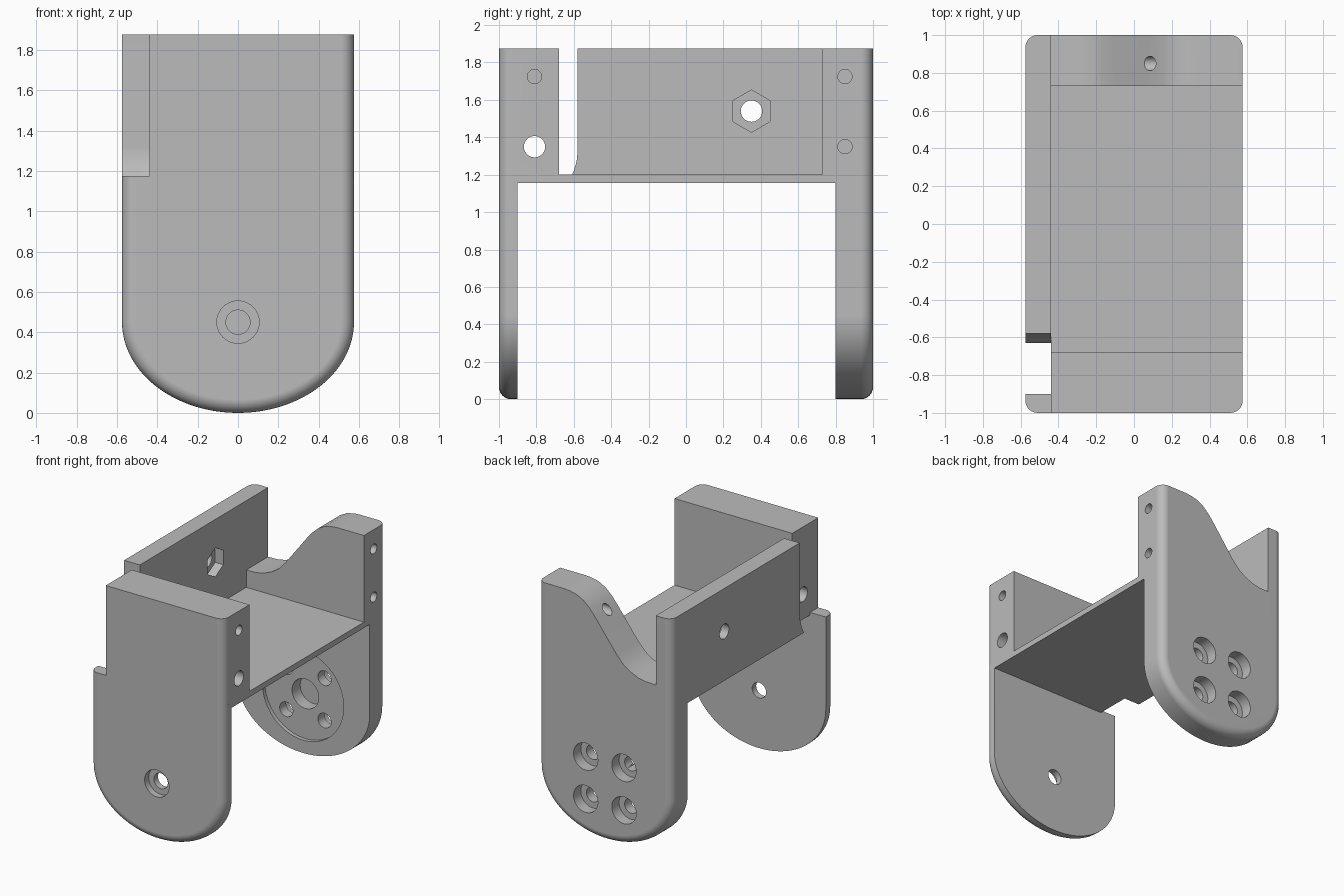
import bpy, bmesh
from math import sin, cos, pi
from mathutils import Matrix, Vector

if "Cube" in bpy.data.objects:
    bpy.data.objects.remove(bpy.data.objects["Cube"])

HALF, TOP, PIVOT = 0.575, 1.875, 0.45     # half width, height, pivot height
UNDER, FLOOR, WALL = 1.155, 1.2, -0.44    # floor underside, floor top, wall inner face
FILLET = 0.065

grey = bpy.data.materials.new("plain grey")
grey.use_nodes = True
colour = (0.5, 0.5, 0.5, 1)
grey.diffuse_color = colour
grey.node_tree.nodes["Principled BSDF"].inputs["Base Color"].default_value = colour


def finish(bm, name):
    bmesh.ops.recalc_face_normals(bm, faces=bm.faces)
    mesh = bpy.data.meshes.new(name)
    bm.to_mesh(mesh)
    bm.free()
    mesh.materials.append(grey)
    ob = bpy.data.objects.new(name, mesh)
    bpy.context.collection.objects.link(ob)
    return ob


def loft(name, rings):
    """Closed solid through rings of equal point count."""
    bm = bmesh.new()
    loops = [[bm.verts.new(p) for p in ring] for ring in rings]
    n = len(loops[0])
    for a, b in zip(loops, loops[1:]):
        for i in range(n):
            j = (i + 1) % n
            bm.faces.new((a[i], a[j], b[j], b[i]))
    bm.faces.new(loops[0])
    bm.faces.new(loops[-1])
    return finish(bm, name)


def box(name, x0, x1, y0, y1, z0, z1):
    base = [(x0, y0), (x1, y0), (x1, y1), (x0, y1)]
    return loft(name, [[(x, y, z) for x, y in base] for z in (z0, z1)])


def rod(axis, start, end, a, b, radius, sides=40):
    """Cylinder along x at (y, z) = (a, b), or along y at (x, z) = (a, b)."""
    rings = []
    for t in (start, end):
        ring = [(a + radius * sin(2 * pi * i / sides), b + radius * cos(2 * pi * i / sides))
                for i in range(sides)]
        rings.append([(t, u, v) if axis == "x" else (u, t, v) for u, v in ring])
    return loft("drill", rings)


def combine(target, tool, operation="DIFFERENCE"):
    mod = target.modifiers.new("shape", "BOOLEAN")
    mod.operation, mod.solver, mod.object = operation, "EXACT", tool
    bpy.context.view_layer.objects.active = target
    bpy.ops.object.modifier_apply(modifier=mod.name)
    bpy.data.objects.remove(tool)


def plate(name, inner, side):
    """Round-bottomed cheek with a filleted outer rim; side is -1 front, 1 back."""
    def ring(inset, y):
        w, steps = HALF - inset, 48
        arc = [(w * cos(pi * i / steps), y, PIVOT - (PIVOT - inset) * sin(pi * i / steps))
               for i in range(steps + 1)]
        return [(w, y, TOP)] + arc + [(-w, y, TOP)]
    rings = [ring(0, inner)]
    for i in range(9):
        t = i / 8 * pi / 2
        rings.append(ring(FILLET * (1 - cos(t)), side * (1 - FILLET + FILLET * sin(t))))
    return loft(name, rings)


# Front cheek: thin below, thick block above, notched on its right
bracket = plate("servo_bracket", -0.68, -1)
combine(bracket, box("relief", -2, 2, -0.9, 0, -1, UNDER))
combine(bracket, box("notch", -2, WALL, -2, 0, 1.175, 3))
combine(bracket, box("slot", -2, WALL, -0.9, 0, -1, 3))

# Back cheek with a swooping top edge
back = plate("back_cheek", 0.73, 1)
combine(back, box("relief", -2, 2, 0, 0.8, -1, UNDER))
swoop = [(WALL, 1.335), (-0.36, 1.337), (-0.29, 1.35), (-0.22, 1.38), (-0.16, 1.42),
         (-0.1, 1.485), (0.08, 1.72), (0.13, 1.78), (0.18, 1.825), (0.24, 1.857),
         (0.3, 1.871), (0.35, TOP), (0.35, 2.2), (WALL, 2.2)]
combine(back, loft("swoop", [[(x, y, z) for x, z in swoop] for y in (0.5, 1.5)]))

# Side wall with a flared foot
foot = [(0.8, UNDER), (0.8, TOP), (-0.58, TOP), (-0.58, 1.32), (-0.585, 1.27),
        (-0.6, 1.22), (-0.63, UNDER)]
wall = loft("side_wall", [[(x, y, z) for y, z in foot] for x in (-HALF, WALL)])

# Floor joining both cheeks
floor = box("floor", WALL, HALF, -0.95, 0.85, UNDER, FLOOR)
for part in (wall, back, floor):
    combine(bracket, part, "UNION")

# Nut pocket and bolt hole in the side wall
combine(bracket, rod("x", -0.51, -0.3, 0.35, 1.54, 0.113, 6))
combine(bracket, rod("x", -0.7, -0.3, 0.35, 1.54, 0.057))

# Screw holes from the left edge: (y, z, radius, inner end)
for y, z, radius, end in ((-0.81, 1.725, 0.038, 0.05), (-0.81, 1.35, 0.057, -0.8),
                          (0.85, 1.725, 0.038, -0.1), (0.85, 1.35, 0.038, 0.05)):
    combine(bracket, rod("x", end, 0.8, y, z, radius))

# Front pivot hole with counterbore
combine(bracket, rod("y", -1.2, -0.95, 0, PIVOT, 0.105))
combine(bracket, rod("y", -1.2, -0.8, 0, PIVOT, 0.06))

# Back horn recess, hub pocket and four counterbored screws
combine(bracket, rod("y", 0.7, 0.83, 0, PIVOT, 0.35, 64))
combine(bracket, rod("y", 0.7, 0.93, 0, PIVOT, 0.115))
for sx in (-1, 1):
    for sz in (-1, 1):
        x, z = sx * 0.165, PIVOT + sz * 0.165
        combine(bracket, rod("y", 0.7, 1.2, x, z, 0.057))
        combine(bracket, rod("y", 0.91, 1.2, x, z, 0.105))

# Smooth curved faces, crisp edges
for ob in bpy.context.selected_objects:
    ob.select_set(False)
bracket.select_set(True)
bpy.context.view_layer.objects.active = bracket
bpy.ops.object.shade_smooth_by_angle(angle=pi / 6)
normals = bracket.modifiers.new("flat_normals", "WEIGHTED_NORMAL")
normals.keep_sharp = True
